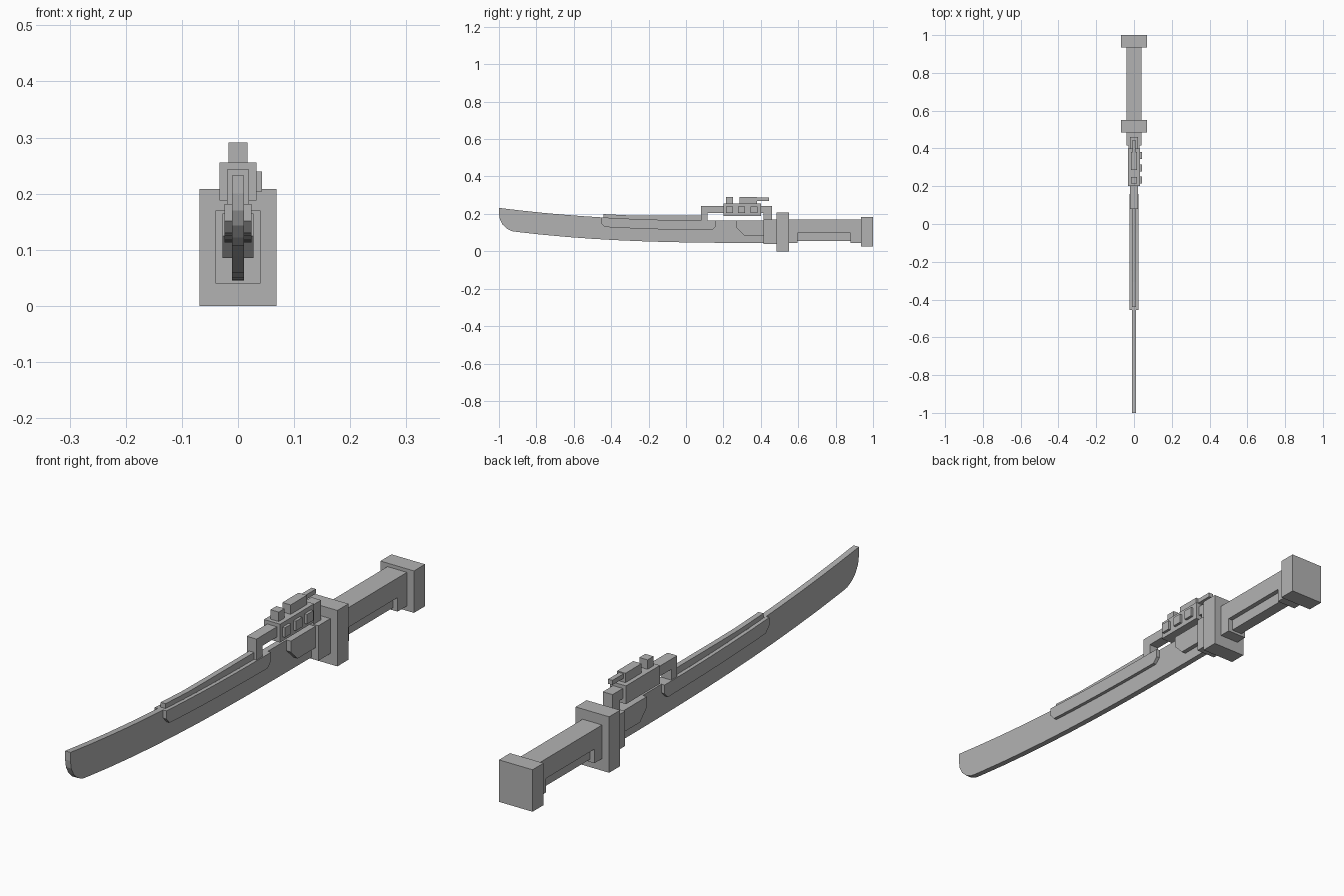
import bpy
import bmesh
from math import cos, sin, pi

cube = bpy.data.objects.get("Cube")
if cube:
    bpy.data.objects.remove(cube, do_unlink=True)

grey = bpy.data.materials.new("plain grey")
grey.use_nodes = True
grey.diffuse_color = (0.45, 0.45, 0.45, 1)
grey.node_tree.nodes["Principled BSDF"].inputs["Base Color"].default_value = grey.diffuse_color


def slab(name, outline, half_width, centre=0):
    """Extrude a side outline of (y, z) points across x."""
    bm = bmesh.new()
    face = bm.faces.new([bm.verts.new((centre - half_width, y, z)) for y, z in outline])
    extruded = bmesh.ops.extrude_face_region(bm, geom=[face])["geom"]
    verts = [item for item in extruded if isinstance(item, bmesh.types.BMVert)]
    bmesh.ops.translate(bm, verts=verts, vec=(half_width + half_width, 0, 0))
    bmesh.ops.recalc_face_normals(bm, faces=bm.faces)
    mesh = bpy.data.meshes.new(name)
    bm.to_mesh(mesh)
    bm.free()
    mesh.materials.append(grey)
    obj = bpy.data.objects.new(name, mesh)
    bpy.context.collection.objects.link(obj)


def block(name, front, back, bottom, top, half_width, centre=0):
    outline = [(front, bottom), (back, bottom), (back, top), (front, top)]
    slab(name, outline, half_width, centre)


def bracket(name, outer, inner, post):
    """L-shaped holder: a post on the blade with an arm reaching the sight."""
    foot, arm, top = 0.16, 0.205, 0.243
    outline = [(outer, foot), (post, foot), (post, arm),
               (inner, arm), (inner, top), (outer, top)]
    slab(name, outline, half_width=0.02)


def spine(y):
    """Height of the blade's upper line, rising towards the tip."""
    return 0.165 + 0.067 * max(0, (0.16 - y) / 1.16) ** 2.2


def edge(y):
    """Height of the blade's lower line."""
    return 0.045 + 0.06 * max(0, (guard_base_front - y) / 1.33) ** 2.7


def stations(start, end, steps):
    return [start + (end - start) * i / steps for i in range(steps + 1)]


# Positions along the length where parts meet
tip, tip_start = -1, -0.9
plate_front, plate_back = -0.455, 0.16
rail_front, rail_back = -0.44, 0.09
sight_front, sight_back = 0.2, 0.4
guard_base_front, guard_front, guard_back = 0.415, 0.485, 0.55
grip_back, pommel_back = 0.935, 1

# Curved blade with a rounded tip
tip_length = tip_start - tip
tip_height = 0.2
blade = [(y, spine(y)) for y in stations(guard_base_front, tip, steps=12)]
for angle in stations(0, pi / 2, steps=5):
    drop = (tip_height - edge(tip_start)) * sin(angle)
    blade.append((tip_start - tip_length * cos(angle), tip_height - drop))
blade += [(y, edge(y)) for y in stations(tip_start, guard_base_front, steps=10)[1:]]
slab("blade", blade, half_width=0.011)

# Side plates with cut lower corners, following the blade's curve
cut = 0.02
plates = [(y, spine(y)) for y in stations(plate_back, plate_front, steps=6)]
plates += [(plate_front, spine(plate_front) - cut - 0.01)]
plates += [(y, edge(y) + 0.067) for y in stations(plate_front + cut, plate_back - cut, steps=6)]
plates += [(plate_back, edge(plate_back) + 0.067 + cut)]
slab("side_plates", plates, half_width=0.024)

# Rail along the spine
rail_stations = stations(rail_front, rail_back, steps=4)
rail = [(y, spine(y)) for y in rail_stations]
rail += [(y, max(0.191, spine(y) + 0.018)) for y in reversed(rail_stations)]
slab("spine_rail", rail, half_width=0.01)

# Brackets and sight body
bracket("front_bracket", outer=0.08, inner=sight_front, post=0.115)
bracket("rear_bracket", outer=0.46, inner=sight_back, post=guard_base_front)
sight_top = 0.256
block("sight_body", sight_front, sight_back, bottom=0.188, top=sight_top, half_width=0.033)

# Top knobs and eyepiece
knob_top = 0.291
knob_back = 0.38
block("front_knob", front=0.215, back=0.25, bottom=sight_top, top=knob_top, half_width=0.017)
block("rear_knob", front=0.285, back=knob_back, bottom=sight_top, top=knob_top, half_width=0.017)
block("eyepiece", front=knob_back, back=0.445, bottom=0.27, top=0.287, half_width=0.009)

# Row of buttons on the left side
for name, front in zip(("front", "middle", "rear"), stations(0.214, 0.344, steps=2)):
    block(name + "_button", front, front + 0.037, bottom=0.204, top=0.24,
          half_width=0.005, centre=0.038)

# Collar with a sloping lower front corner
collar_front, collar_bottom, slope = 0.27, 0.085, 0.04
collar_top = spine(collar_front)
slab("blade_collar", [
    (collar_front, collar_top),
    (collar_front, collar_bottom + slope),
    (collar_front + slope, collar_bottom),
    (guard_base_front, collar_bottom),
    (guard_base_front, collar_top),
], half_width=0.028)

# Guard and its base
handle_top, handle_half = 0.17, 0.04
wide_half = 0.069
block("guard_base", guard_base_front, guard_front, bottom=0.04, top=handle_top,
      half_width=handle_half)
block("guard", guard_front, guard_back, bottom=0, top=0.208, half_width=wide_half)

# Grip with a foot at each end and a narrow insert between them
recess_front, recess_back = guard_back + 0.045, grip_back - 0.055
foot, recess = 0.045, 0.097
slab("grip", [
    (guard_back, foot), (recess_front, foot), (recess_front, recess), (recess_back, recess),
    (recess_back, foot), (grip_back, foot), (grip_back, handle_top), (guard_back, handle_top),
], handle_half)
block("grip_insert", recess_front, recess_back, bottom=0.055, top=recess, half_width=0.022)
block("pommel", grip_back, pommel_back, bottom=0.027, top=0.183, half_width=wide_half)
